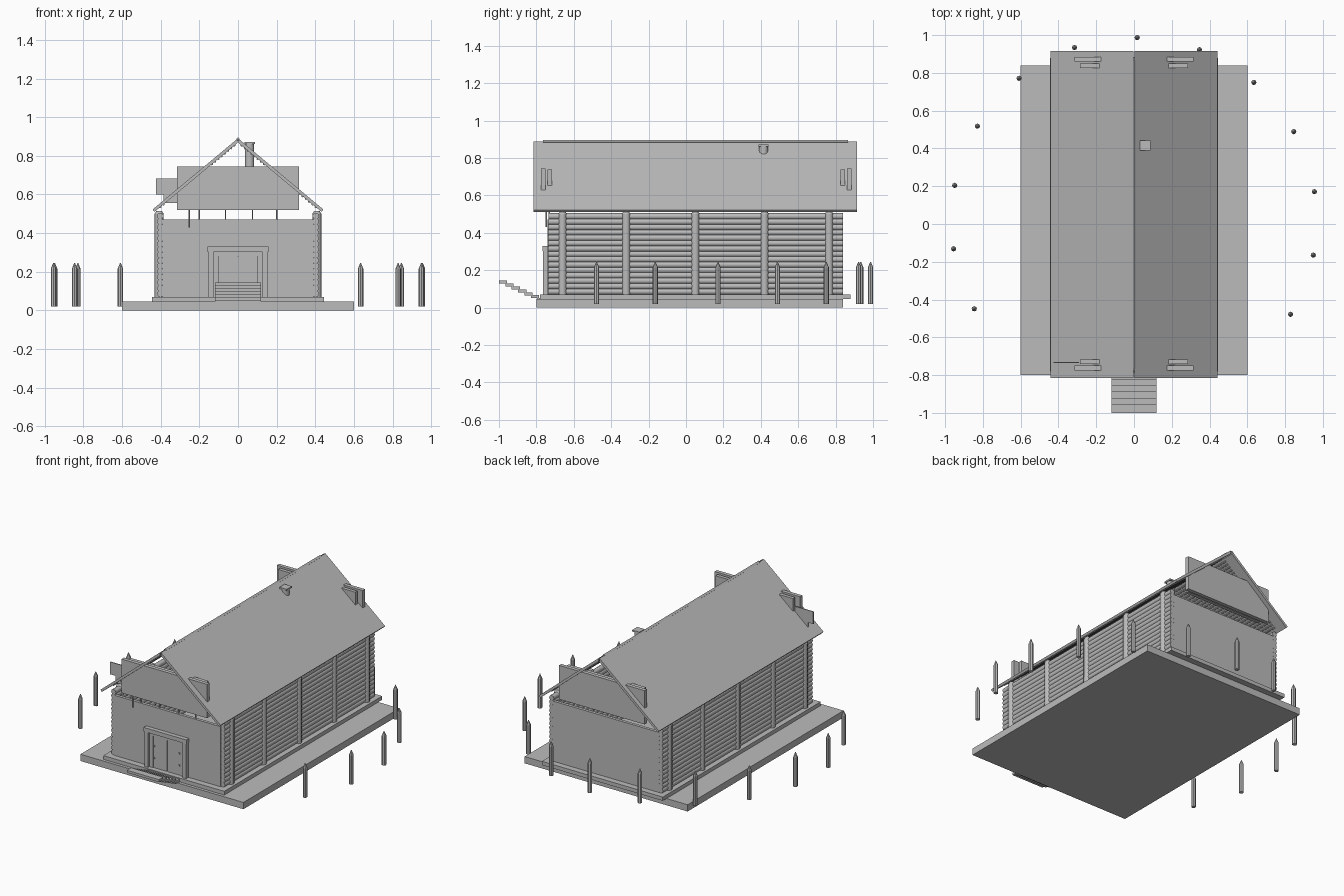
import bpy, bmesh, math
from mathutils import Matrix, Vector

old = bpy.data.objects.get("Cube")
if old:
    bpy.data.objects.remove(old, do_unlink=True)

GREY = bpy.data.materials.new("plain grey")
GREY.use_nodes = True
GREY.diffuse_color = (0.5, 0.5, 0.5, 1)
GREY.node_tree.nodes["Principled BSDF"].inputs["Base Color"].default_value = (0.5, 0.5, 0.5, 1)


def add_box(bm, x0, x1, y0, y1, z0, z1):
    mid = Vector(((x0 + x1) / 2, (y0 + y1) / 2, (z0 + z1) / 2))
    size = Matrix.Diagonal((x1 - x0, y1 - y0, z1 - z0, 1))
    bmesh.ops.create_cube(bm, size=1, matrix=Matrix.Translation(mid) @ size)


def add_rod(bm, a, b, r0, r1=None, sides=8):
    a, b = Vector(a), Vector(b)
    turn = (b - a).to_track_quat("Z", "Y").to_matrix().to_4x4()
    bmesh.ops.create_cone(bm, cap_ends=True, segments=sides, radius1=r0,
                          radius2=r0 if r1 is None else r1, depth=(b - a).length,
                          matrix=Matrix.Translation((a + b) / 2) @ turn)


def finish(name, bm, smooth=False):
    mesh = bpy.data.meshes.new(name)
    bm.to_mesh(mesh)
    bm.free()
    mesh.materials.append(GREY)
    obj = bpy.data.objects.new(name, mesh)
    bpy.context.scene.collection.objects.link(obj)
    if smooth:
        bpy.context.view_layer.objects.active = obj
        obj.select_set(True)
        bpy.ops.object.shade_smooth_by_angle(angle=math.radians(50))
        obj.select_set(False)
    return obj


def boxes(name, *specs):
    bm = bmesh.new()
    for spec in specs:
        add_box(bm, *spec)
    return finish(name, bm)


# Ground slab, floor and end walls
boxes("ground_slab", (-0.6, 0.6, -0.8, 0.84, 0, 0.045))
boxes("floor", (-0.445, 0.445, -0.78, 0.88, 0.045, 0.07))
boxes("front_wall", (-0.39, 0.39, -0.74, -0.72, 0.07, 0.47))
boxes("back_wall", (-0.39, 0.39, 0.82, 0.84, 0.07, 0.47))

# Side walls of stacked logs with upright posts
for side, label in ((1, "left"), (-1, "right")):
    x = 0.402 * side
    bm = bmesh.new()
    for i in range(15):
        z = 0.086 + i * 0.0287
        add_rod(bm, (x, -0.735, z), (x, 0.84, z), 0.0175)
    finish(label + "_log_wall", bm, True)
    bm = bmesh.new()
    for y in (-0.66, -0.32, 0.05, 0.42, 0.765):
        add_rod(bm, (x + 0.006 * side, y, 0.07), (x + 0.006 * side, y, 0.5), 0.023)
        add_rod(bm, (x + 0.006 * side, y, 0.5), (x + 0.006 * side, y, 0.515), 0.023, 0.014)
    finish(label + "_posts", bm, True)

    # Roof half, extruded from its cross-section
    bm = bmesh.new()
    section = ((0.003, 0.888), (0.442, 0.522), (0.432, 0.51), (0.003, 0.866))
    face = bm.faces.new([bm.verts.new((px * side, -0.815, pz)) for px, pz in section])
    new = bmesh.ops.extrude_face_region(bm, geom=[face])["geom"]
    bmesh.ops.translate(bm, vec=(0, 1.73, 0),
                        verts=[v for v in new if isinstance(v, bmesh.types.BMVert)])
    bmesh.ops.recalc_face_normals(bm, faces=bm.faces)
    finish(label + "_roof", bm)

    # Battens under the roof
    bm = bmesh.new()
    for i in range(24):
        t = (i + 0.5) / 24
        px, pz = (0.01 + 0.4 * t) * side, 0.86 - 0.332 * t
        add_rod(bm, (px, -0.74, pz), (px, 0.84, pz), 0.006, sides=6)
    finish(label + "_roof_battens", bm)

# Ridge cap
bm = bmesh.new()
add_rod(bm, (0, -0.765, 0.886), (0, 0.865, 0.886), 0.01, sides=4)
finish("ridge_cap", bm)

# Gable panels, which poke out through the roof
boxes("front_gable", (-0.315, 0.315, -0.775, -0.75, 0.52, 0.745),
      (-0.285, 0.285, -0.74, -0.717, 0.525, 0.738))
boxes("back_gable", (-0.315, 0.315, 0.86, 0.885, 0.52, 0.745),
      (-0.285, 0.285, 0.827, 0.85, 0.525, 0.738))

# Short pegs between the gable panel and the wall
bm = bmesh.new()
for x in (-0.2, -0.065, 0.075, 0.2):
    add_rod(bm, (x, -0.73, 0.465), (x, -0.73, 0.53), 0.004, sides=6)
add_rod(bm, (-0.253, -0.747, 0.43), (-0.253, -0.747, 0.53), 0.005, sides=6)
finish("gable_pegs", bm)

# Thin side board under the front eave
boxes("side_board", (-0.425, -0.29, -0.737, -0.731, 0.6, 0.682),
      (-0.385, -0.29, -0.737, -0.731, 0.555, 0.6))

# Chimney pipe with a square cap
bm = bmesh.new()
add_rod(bm, (0.06, 0.415, 0.55), (0.06, 0.415, 0.865), 0.024, sides=12)
add_box(bm, 0.033, 0.087, 0.388, 0.442, 0.862, 0.872)
finish("chimney", bm, True)

# Doorway: posts, lintel, inner frame and two leaves
boxes("door_frame", (-0.153, -0.127, -0.765, -0.74, 0.07, 0.305),
      (0.127, 0.153, -0.765, -0.74, 0.07, 0.305),
      (-0.157, 0.157, -0.768, -0.74, 0.303, 0.33),
      (-0.127, -0.1, -0.75, -0.74, 0.07, 0.303),
      (0.1, 0.127, -0.75, -0.74, 0.07, 0.303),
      (-0.1, 0.1, -0.75, -0.74, 0.28, 0.303))
boxes("door_leaves", (-0.098, -0.002, -0.746, -0.738, 0.07, 0.279),
      (0.002, 0.098, -0.746, -0.738, 0.07, 0.279))
boxes("door_hinges", *[(s * 0.092 - 0.004, s * 0.092 + 0.004, -0.751, -0.745, z, z + 0.01)
                       for s in (-1, 1) for z in (0.13, 0.21)])

# Flight of steps, lowest next to the house
boxes("steps", *[(-0.118, 0.118, -1 + i * 0.034, -0.956 + i * 0.034,
                  0.128 - i * 0.0155, 0.144 - i * 0.0155) for i in range(7)])

# Arc of pointed stakes around the sides and back
bm = bmesh.new()
for k in range(-6, 7):
    a = math.radians(89 + 20 * k)
    x, y = 0.967 * math.cos(a), 0.02 + 0.967 * math.sin(a)
    add_rod(bm, (x, y, 0.02), (x, y, 0.215), 0.014)
    add_rod(bm, (x, y, 0.215), (x, y, 0.245), 0.014, 0.002)
finish("stakes", bm)
